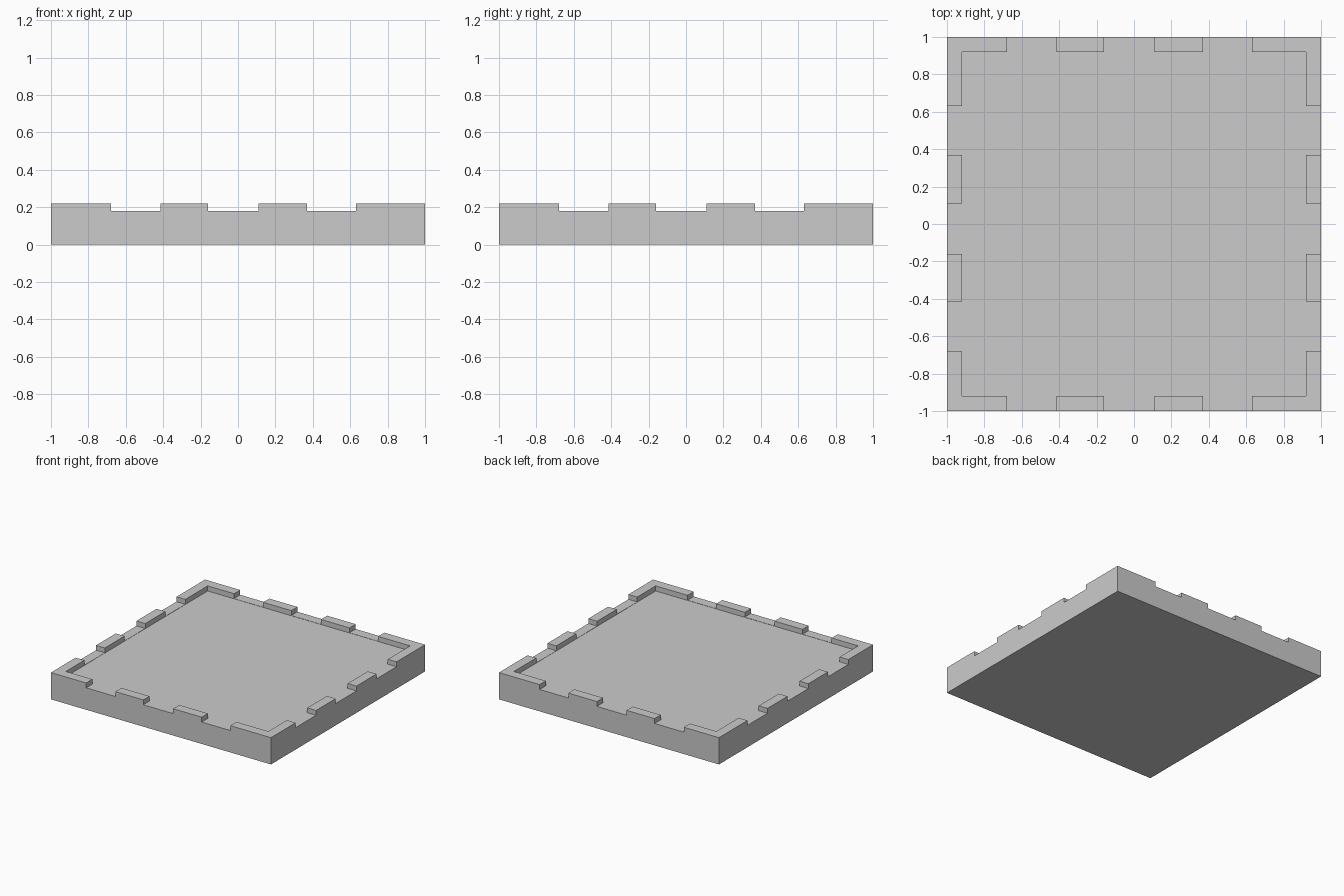
import bpy, bmesh, math

if "Cube" in bpy.data.objects:
    bpy.data.objects.remove(bpy.data.objects["Cube"])

RIM = 0.92                      # inner edge of the raised border
CUTS = [-1, -RIM, -0.68, -0.415, -0.16, 0.11, 0.37, 0.63, RIM, 1]
GAPS = [(-0.68, -0.415), (-0.16, 0.11), (0.37, 0.63)]


def on_rim(x, y):
    return max(abs(x), abs(y)) > RIM


def is_tooth(x, y):
    along = x if abs(y) > abs(x) else y
    return on_rim(x, y) and not any(a < along < b for a, b in GAPS)


def raise_faces(bm, faces, height):
    """Extrude a face region upward and return its new top faces."""
    geom = bmesh.ops.extrude_face_region(bm, geom=faces)["geom"]
    verts = [g for g in geom if isinstance(g, bmesh.types.BMVert)]
    bmesh.ops.translate(bm, vec=(0, 0, height), verts=verts)
    return [g for g in geom if isinstance(g, bmesh.types.BMFace)]


def pick(faces, test):
    return [f for f in faces if test(*f.calc_center_median().xy)]


bm = bmesh.new()

# Footprint divided along the tooth edges
grid = [[bm.verts.new((x, y, 0)) for y in CUTS] for x in CUTS]
n = len(CUTS) - 1
base = [bm.faces.new((grid[i][j], grid[i + 1][j], grid[i + 1][j + 1], grid[i][j + 1]))
        for i in range(n) for j in range(n)]

# Slab, slight border step, then the teeth
top = raise_faces(bm, base, 0.178)
border = raise_faces(bm, pick(top, on_rim), 0.002)
raise_faces(bm, pick(border, is_tooth), 0.04)

# Merge flat areas into clean faces
bmesh.ops.recalc_face_normals(bm, faces=bm.faces[:])
bmesh.ops.dissolve_limit(bm, angle_limit=math.radians(1),
                         verts=bm.verts[:], edges=bm.edges[:])

mesh = bpy.data.meshes.new("notched_tile")
bm.to_mesh(mesh)
bm.free()
bpy.context.collection.objects.link(bpy.data.objects.new("notched_tile", mesh))
